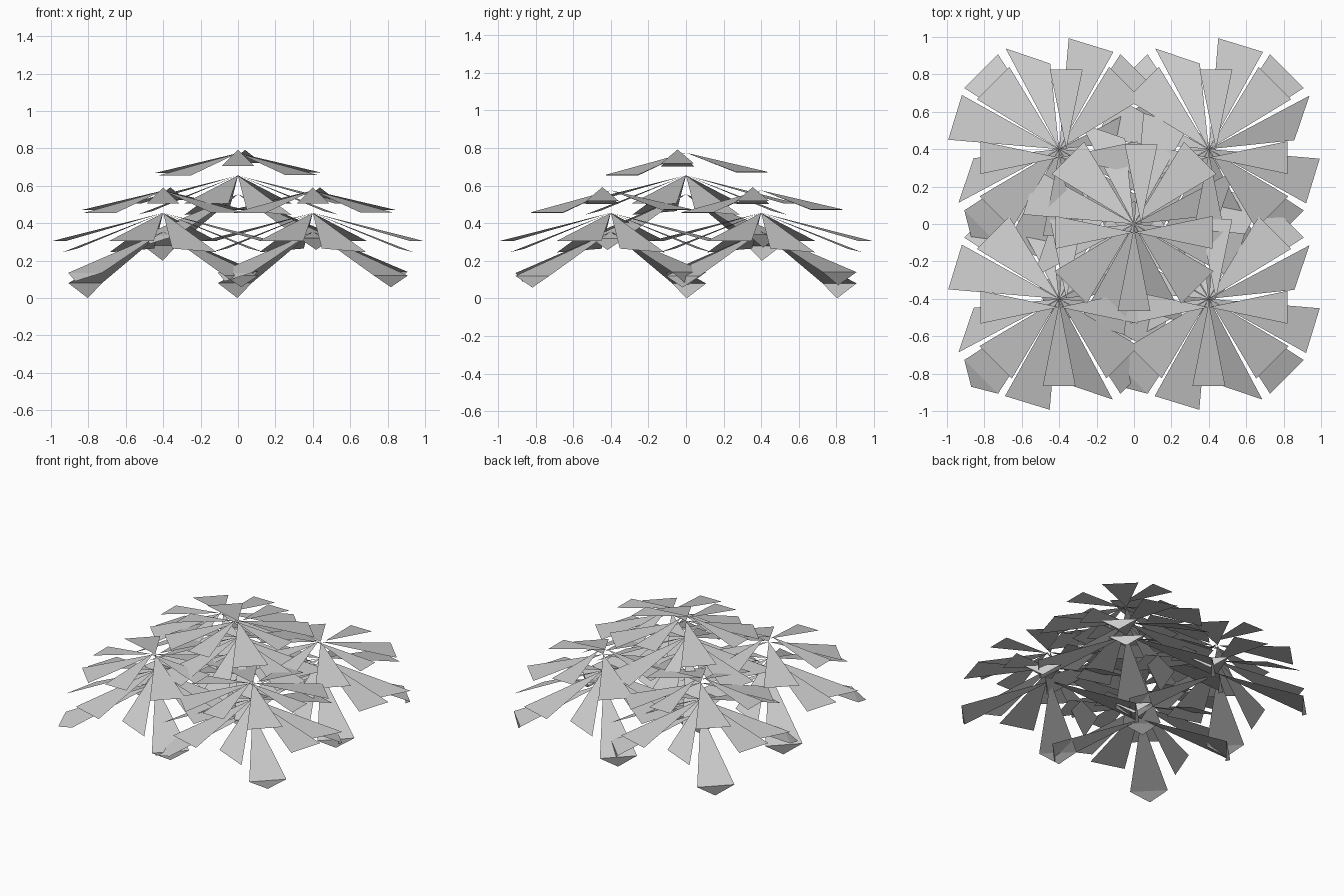
import bpy
from math import cos, sin, radians

if "Cube" in bpy.data.objects:
    bpy.data.objects.remove(bpy.data.objects["Cube"])


def polar(apex, r, angle, z):
    return (apex[0] + r * cos(radians(angle)), apex[1] + r * sin(radians(angle)), z)


def leaf(parts, apex, angle, length, width, tip_z, fold=None):
    """Flat wedge leaf from apex outward; fold = (radius, z) of a bent end point."""
    verts, faces = parts
    ax, ay, az = apex
    c, s = cos(radians(angle)), sin(radians(angle))

    def place(r, side, z):
        return (ax + r * c - side * s, ay + r * s + side * c, z)

    n = len(verts)
    verts += [(ax, ay, az), place(length, -width / 2, tip_z), place(length, width / 2, tip_z)]
    faces.append((n, n + 1, n + 2))
    if fold:
        verts.append(place(fold[0], 0, fold[1]))
        faces.append((n + 1, n + 3, n + 2))


def twisted_leaf(parts, apex, corner_a, corner_b):
    """Tilted leaf; each end corner is (radius, angle, z)."""
    verts, faces = parts
    n = len(verts)
    verts += [apex, polar(apex, *corner_a), polar(apex, *corner_b)]
    faces.append((n, n + 1, n + 2))


def make_tier(name, parts, location):
    mesh = bpy.data.meshes.new(name)
    mesh.from_pydata(parts[0], [], parts[1])
    obj = bpy.data.objects.new(name, mesh)
    obj.location = location
    bpy.context.collection.objects.link(obj)


# Top tier: four straight leaves slightly off centre, four diagonals
top = ([], [])
leaf(top, (0, -0.045, 0.592), 0, 0.42, 0.175, 0.518)
leaf(top, (0.038, 0, 0.592), 90, 0.425, 0.175, 0.523)
leaf(top, (0, -0.045, 0.592), 180, 0.42, 0.175, 0.503)
leaf(top, (0, -0.02, 0.592), 270, 0.445, 0.175, 0.505)
for angle, length, z in ((45, 0.50, 0.472), (135, 0.50, 0.47), (225, 0.48, 0.455), (315, 0.48, 0.458)):
    leaf(top, (0, 0, 0.575), angle, length, 0.245, z)

# Middle tier: a flat and a skewed long leaf either side of each axis
middle = ([], [])
for k in range(4):
    leaf(middle, (0, 0, 0.455), 73 + 90 * k, 0.582, 0.25, 0.305)
    twisted_leaf(middle, (0, 0, 0.455), (0.46, 90 * k + 6, 0.265), (0.61, 90 * k + 28, 0.245))

# Lower tier: steep diagonal leaves with folded end points
lower = ([], [])
for angle, z, fold in ((45, 0.14, (0.58, 0.07)), (135, 0.08, (0.57, 0.0)),
                       (225, 0.135, (0.665, 0.09)), (315, 0.12, (0.59, 0.058))):
    leaf(lower, (0, 0, 0.355), angle, 0.59, 0.255, z, fold)

# Five plants: four at the corners, one raised in the middle
spots = [(x, y, 0) for x in (-0.4, 0.4) for y in (-0.4, 0.4)] + [(0, 0, 0.2)]
for spot in spots:
    make_tier("top_leaves", top, spot)
    make_tier("middle_leaves", middle, spot)
    make_tier("lower_leaves", lower, spot)
